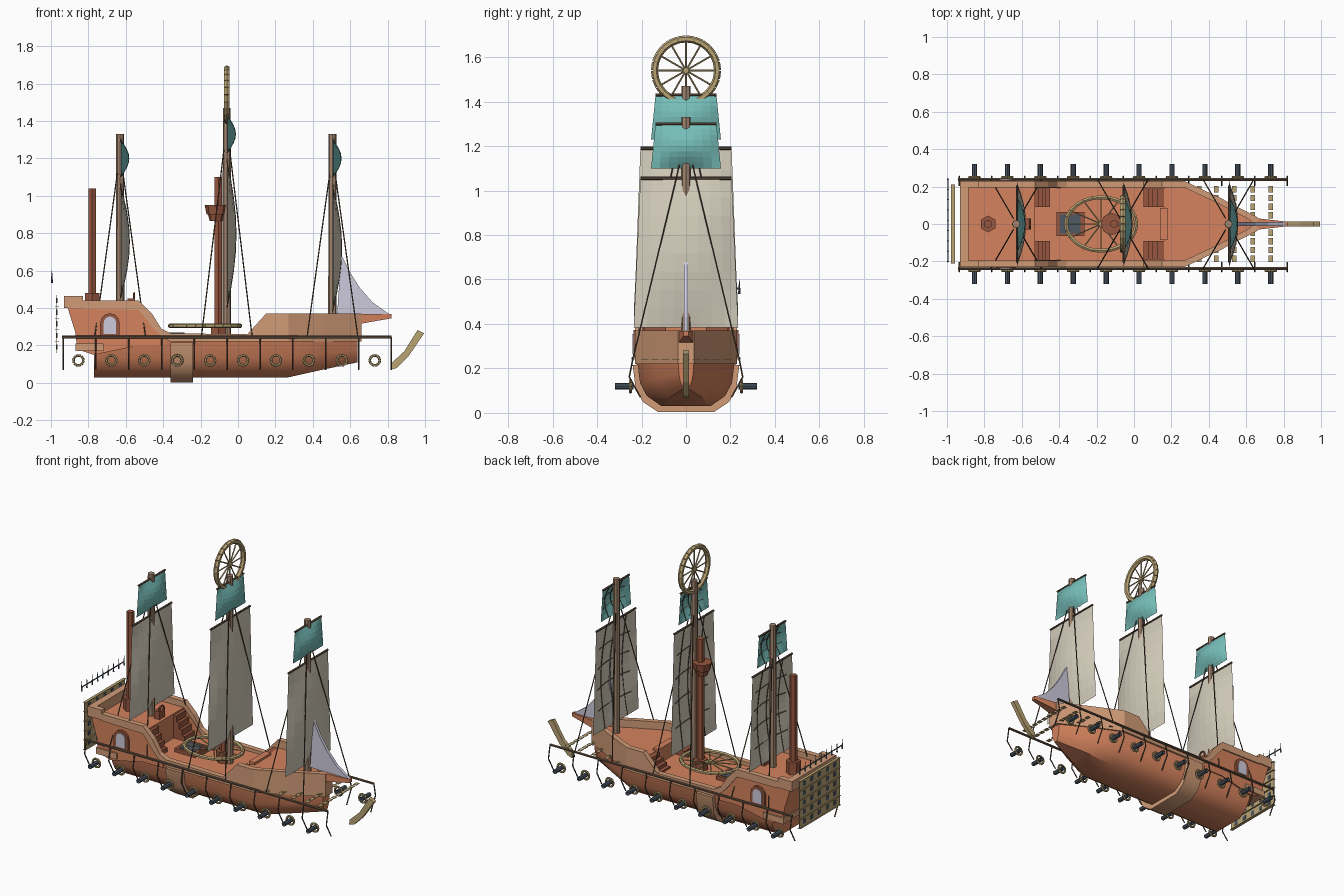
import bpy, bmesh
from math import sin, cos, pi
from mathutils import Vector, Matrix

if "Cube" in bpy.data.objects:
    bpy.data.objects.remove(bpy.data.objects["Cube"])


def material(name, *rgb):
    m = bpy.data.materials.new(name)
    m.use_nodes = True
    m.diffuse_color = (*rgb, 1)
    m.node_tree.nodes["Principled BSDF"].inputs["Base Color"].default_value = (*rgb, 1)
    return m


ORANGE = material("orange wood", .66, .225, .11)
TAN = material("tan wood", .64, .33, .185)
RED = material("red brown wood", .31, .095, .05)
MAST = material("mast wood", .36, .235, .16)
DARK = material("dark rigging", .13, .085, .055)
CREAM = material("cream cloth", .67, .62, .51)
TEAL = material("teal cloth", .18, .51, .48)
LILAC = material("pale lilac", .61, .6, .72)
OLIVE = material("olive wood", .49, .37, .175)
STEEL = material("blue grey metal", .075, .1, .13)


def part(name, mat, build, smooth=False):
    """Run a build function on a fresh bmesh and turn it into an object."""
    bm = bmesh.new()
    build(bm)
    bmesh.ops.recalc_face_normals(bm, faces=bm.faces)
    for f in bm.faces:
        f.smooth = smooth
    me = bpy.data.meshes.new(name)
    bm.to_mesh(me)
    bm.free()
    if smooth:
        me.set_sharp_from_angle(angle=.62)
    me.materials.append(mat)
    bpy.context.collection.objects.link(bpy.data.objects.new(name, me))


def rod(bm, p, q, r, r2=None, n=6, caps=True):
    p, q = Vector(p), Vector(q)
    d = q - p
    mat = Matrix.Translation((p + q) / 2) @ d.to_track_quat('Z', 'Y').to_matrix().to_4x4()
    bmesh.ops.create_cone(bm, cap_ends=caps, segments=n, radius1=r,
                          radius2=r if r2 is None else r2, depth=d.length, matrix=mat)


def path(bm, pts, r, n=5):
    for p, q in zip(pts, pts[1:]):
        rod(bm, p, q, r, n=n)


def box(bm, x0, x1, y0, y1, z0, z1):
    mat = Matrix.Translation(((x0 + x1) / 2, (y0 + y1) / 2, (z0 + z1) / 2))
    bmesh.ops.create_cube(bm, size=1, matrix=mat @ Matrix.Diagonal((x1 - x0, y1 - y0, z1 - z0, 1)))


def loft(bm, sections):
    loops = [[bm.verts.new(p) for p in s] for s in sections]
    n = len(loops[0])
    for a, b in zip(loops, loops[1:]):
        for i in range(n):
            bm.faces.new((a[i], a[(i + 1) % n], b[(i + 1) % n], b[i]))
    bm.faces.new(loops[0])
    bm.faces.new(loops[-1][::-1])


def slab_y(bm, pts, y0, y1):
    loft(bm, [[(x, y, z) for x, z in pts] for y in (y0, y1)])


def wall(bm, pts, t):
    for s in (-1, 1):
        loft(bm, [[(x, s * y, a), (x, s * (y - t), a), (x, s * (y - t), b), (x, s * y, b)]
                  for x, y, a, b in pts])


def ring(bm, c, u, v, r, n=24):
    c, u, v = Vector(c), Vector(u), Vector(v)
    path(bm, [c + u * cos(2 * pi * i / n) + v * sin(2 * pi * i / n) for i in range(n + 1)], r, 6)


def wheel(bm, c, u, v, r):
    ring(bm, c, u, v, r)
    c, u, v = Vector(c), Vector(u), Vector(v)
    for i in range(12):
        a = pi * i / 6
        rod(bm, c, c + u * cos(a) + v * sin(a), .004)
    w = u.cross(v).normalized() * .012
    rod(bm, c - w, c + w, .014, n=8)


# Hull, keel belt and decks
def section(x, zb, wb, wt, top=.24):
    half = [(wb + (wt - wb) * a, zb + (top - zb) * h)
            for a, h in ((0, 0), (.6, .22), (.88, .5), (1, 1))]
    return [(x, y, z) for y, z in half] + [(x, -y, z) for y, z in reversed(half)]


part("hull", ORANGE, lambda bm: loft(bm, [
    section(-.77, .03, .11, .22), section(.27, .03, .11, .22),
    section(.45, .07, .07, .14), section(.64, .11, .01, .035)]), True)
part("keel_belt", TAN, lambda bm: loft(bm, [
    section(x, .003, .125, .24, .215) for x in (-.36, -.24)]), True)
part("stern_castle", ORANGE, lambda bm: slab_y(bm, [
    (-.77, .15), (-.86, .18), (-.87, .27), (-.91, .4), (-.53, .4), (-.53, .2)], -.222, .222))
part("castle_side", ORANGE, lambda bm: wall(bm, [
    (-.53, .222, .2, .4), (-.46, .222, .2, .33), (-.39, .222, .2, .24)], .03))
part("foredeck", ORANGE, lambda bm: loft(bm, [
    [(x, s * y, z) for x, y, s in ((.16, .2, 1), (.27, .2, 1), (.46, .115, 1), (.64, .015, 1),
     (.64, .015, -1), (.46, .115, -1), (.27, .2, -1), (.16, .2, -1))] for z in (.23, .32)]))
part("bulwark", TAN, lambda bm: wall(bm, [
    (-.93, .23, .4, .465), (-.83, .23, .4, .465), (-.828, .23, .395, .44), (-.53, .23, .39, .44),
    (-.46, .23, .3, .37), (-.41, .23, .25, .29), (-.36, .23, .22, .265), (.05, .23, .22, .26),
    (.15, .23, .22, .37), (.27, .23, .22, .37), (.46, .14, .22, .37), (.66, .036, .22, .37)], .035))


def stern_trim(bm):
    box(bm, -.93, -.885, -.23, .23, .4, .465)
    box(bm, -.87, -.72, -.232, .232, .17, .21)


part("stern_trim", TAN, stern_trim)
part("bowsprit", ORANGE, lambda bm: loft(bm, [
    [(x, s * w, z) for s, z in ((-1, a), (1, a), (1, b), (-1, b))]
    for x, w, a, b in ((.62, .035, .31, .37), (.82, .012, .345, .368))]))


def stairs(bm):
    for s in (-1, 1):
        for i in range(4):
            y = sorted((s * .09, s * .19))
            box(bm, -.53, -.45 - .02 * i, *y, .23 + .04 * i, .27 + .04 * i)
            box(bm, .05 + .025 * i, .16, *y, .23 + .022 * i, .252 + .022 * i)


part("stairs", RED, stairs)
part("deck_bench", ORANGE, lambda bm: box(bm, .14, .18, -.085, .085, .23, .335))
part("hatch_frame", RED, lambda bm: box(bm, -.415, -.265, -.065, .065, .23, .265))
part("hatch_grate", STEEL, lambda bm: box(bm, -.395, -.285, -.05, .05, .26, .269))
part("helm", RED, lambda bm: (box(bm, -.59, -.55, -.03, .03, .4, .45),
                              ring(bm, (-.555, 0, .455), (0, .025, 0), (0, 0, .025), .006, 10)))


# Arched castle windows on both sides
def arch(w, z0, h):
    return [(-.685 - w, z0), (-.685 + w, z0)] + [
        (-.685 + w * cos(pi * i / 6), z0 + h + w * sin(pi * i / 6)) for i in range(7)]


for name, mat, shape, y in (("window_frame", RED, arch(.052, .25, .07), .236),
                            ("window_pane", LILAC, arch(.033, .262, .06), .24)):
    part(name, mat, lambda bm: [slab_y(bm, shape, s * .21, s * y) for s in (-1, 1)])


# Funnels and lookout basket
def funnels(bm):
    for x, z0, z1 in ((-.78, .4, 1.04), (-.105, .23, 1.1)):
        rod(bm, (x, 0, z0), (x, 0, z1), .023)
        rod(bm, (x, 0, z0), (x, 0, z0 + .08), .045)
    rod(bm, (-.118, 0, .865), (-.118, 0, .9), .034, .042, 8)
    rod(bm, (-.118, 0, .9), (-.118, 0, .95), .05, .06, 8)


part("funnels", RED, funnels)


# Masts with sails, yards, netting and shrouds
def cloth(x, z0, z1, w0, w1, bulge):
    return lambda v, t: Vector((x + .004 + bulge * sin(pi * t) * (1 - v * v),
                                v * (w0 + (w1 - w0) * t), z0 + (z1 - z0) * t))


def sail(bm, f, n=8):
    g = [[bm.verts.new(f(2 * i / n - 1, j / n)) for i in range(n + 1)] for j in range(n + 1)]
    for a, b in zip(g, g[1:]):
        for i in range(n):
            bm.faces.new((a[i], a[i + 1], b[i + 1], b[i]))


def netting(bm, f, rows, n=8):
    back = Vector((-.004, 0, 0))
    for j in range(1, rows):
        path(bm, [f(2 * i / n - 1, j / rows) * 1 + back for i in range(1, n)], .0025, 4)
    for v in (-.5, 0, .5):
        path(bm, [f(v, j / n) + back for j in range(n + 1)], .0025, 4)
    rod(bm, f(1, 1), f(-1, 1), .007)


def shrouds(bm, x, top):
    for sx in (-1, 1):
        for s in (-1, 1):
            rod(bm, (x + sx * .015, s * .03, top), (x + sx * .135, s * .237, .25), .0035, n=5)


for label, x, foot, top, low, high, t0, t1 in (
        ("rear", -.63, .38, 1.33, .45, 1.06, 1.1, 1.3),
        ("middle", -.06, .23, 1.47, .4, 1.19, 1.23, 1.43),
        ("front", .505, .3, 1.33, .385, 1.055, 1.1, 1.3)):
    main = cloth(x, low, high, .235, .205, .048)
    upper = cloth(x, t0, t1, .157, .137, .045)
    part(label + "_mast", MAST, lambda bm: rod(bm, (x, 0, foot), (x, 0, top), .023, .021, 8))
    part(label + "_main_sail", CREAM, lambda bm: sail(bm, main))
    part(label + "_top_sail", TEAL, lambda bm: sail(bm, upper))
    part(label + "_rigging", DARK, lambda bm: (netting(bm, main, 5), netting(bm, upper, 3),
                                               shrouds(bm, x, high + .06)))

part("jib_sail", LILAC, lambda bm: slab_y(bm, [
    (.53, .37), (.82, .36), (.72, .43), (.65, .51), (.6, .59), (.552, .685)], -.01, .01))

# Large spoked wheels, one at the masthead and one over the deck
part("masthead_wheel", OLIVE, lambda bm: wheel(bm, (-.06, 0, 1.54), (0, .142, 0), (0, 0, .142), .016))
part("deck_wheel", OLIVE, lambda bm: wheel(bm, (-.176, 0, .305), (.188, 0, 0), (0, .143, 0), .012))

# Side rails with hanging struts, hollow guns and gun rings
GUNS = [-.853 + .176 * i for i in range(10)]
POSTS = [-.935 + .1755 * i for i in range(11)]


def rails(bm):
    for s in (-1, 1):
        rod(bm, (-.94, s * .238, .245), (.82, s * .238, .245), .008)
        for x in POSTS:
            path(bm, [(x, s * .238, .245), (x, s * .255, .16), (x, s * .205, .07)], .004)


def guns(bm):
    for s in (-1, 1):
        for x in GUNS:
            rod(bm, (x, s * .235, .12), (x, s * .32, .12), .014, n=8, caps=False)


part("side_rails", DARK, rails)
part("guns", STEEL, guns)
part("gun_rings", OLIVE, lambda bm: [
    ring(bm, (x, s * .25, .12), (.027, 0, 0), (0, 0, .027), .007, 12) for x in GUNS for s in (-1, 1)])
part("bow_slats", OLIVE, lambda bm: [
    box(bm, x - .012, x + .012, y - .017, y + .017, .238, .241)
    for x in (.35, .44, .535, .635, .73) for y in [-.185 + .0463 * i for i in range(9)]])
part("bow_ram", OLIVE, lambda bm: slab_y(bm, [
    (.815, .07), (.85, .08), (.91, .14), (.995, .265), (.96, .283), (.89, .17), (.82, .105)], -.013, .013))


# Stern gallery screen with small windows, and the row of spikes above it
def screen(bm):
    box(bm, -.97, -.967, -.21, .21, .16, .47)
    for i in range(6):
        z = .16 + .062 * i
        box(bm, -.978, -.958, -.21, .21, z - .001, z + .001)


part("stern_screen", OLIVE, screen)
part("stern_windows", STEEL, lambda bm: [
    box(bm, -.972, -.965, y - .014, y + .014, z, z + .028)
    for y in (-.16, -.08, 0, .08, .16) for z in [.178 + .062 * i for i in range(5)]])


def spikes(bm):
    rod(bm, (-.995, -.2, .56), (-.995, .24, .56), .004)
    for i in range(9):
        y = -.2 + .055 * i
        rod(bm, (-.995, y, .535), (-.995, y, .6), .006, .001, 4)


part("stern_spikes", STEEL, spikes)
